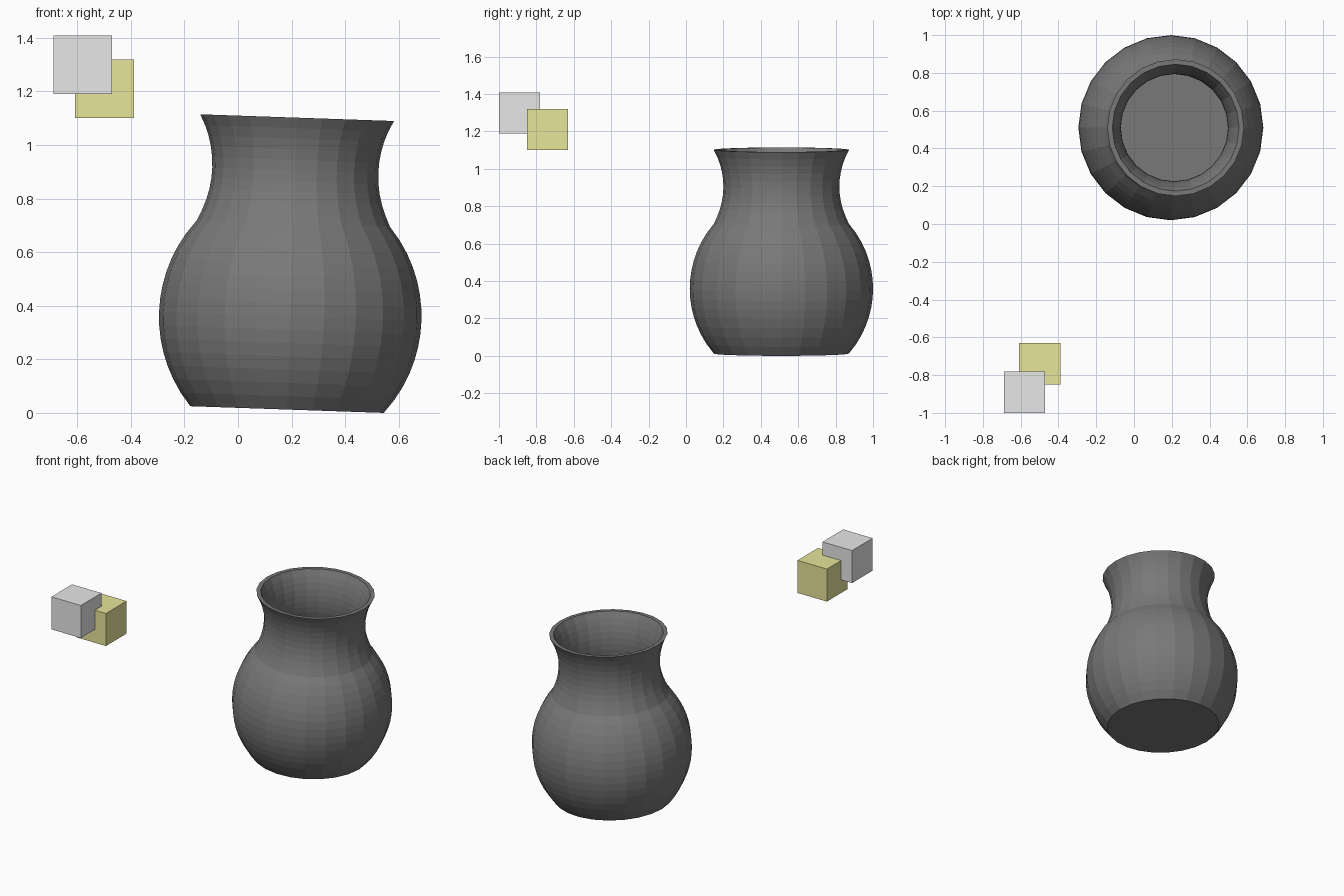
import bpy, bmesh
from math import sqrt, tau
from mathutils import Matrix, Vector

cube = bpy.data.objects.get("Cube")
if cube:
    bpy.data.objects.remove(cube, do_unlink=True)


def make_material(name, color):
    mat = bpy.data.materials.new(name)
    mat.use_nodes = True
    mat.diffuse_color = (*color, 1)
    bsdf = next(n for n in mat.node_tree.nodes if n.type == "BSDF_PRINCIPLED")
    bsdf.inputs["Base Color"].default_value = (*color, 1)
    return mat


def add_object(name, bm, mat, location, tilt=0):
    mesh = bpy.data.meshes.new(name)
    bm.to_mesh(mesh)
    bm.free()
    mesh.materials.append(mat)
    obj = bpy.data.objects.new(name, mesh)
    obj.location = location
    obj.rotation_euler.y = tilt
    bpy.context.collection.objects.link(obj)
    return obj


HEIGHT, SHOULDER, WALL = 1.09, 0.695, 0.026


def outer_radius(h):
    """Round belly arc below the shoulder, flaring neck arc above it."""
    if h <= SHOULDER:
        return sqrt(0.532 ** 2 - (h - 0.347) ** 2) - 0.042
    return 0.71 - sqrt(0.4 ** 2 - (h - 0.893) ** 2)


def steps(a, b, n):
    return [a + (b - a) * i / n for i in range(n + 1)]


# Vase: outer wall up, flat rim, inner wall down, closed at both ends
heights = steps(0, SHOULDER, 14) + steps(SHOULDER, HEIGHT, 10)[1:]
outer = [(outer_radius(h), h) for h in heights]
inner = [(r - WALL, max(h, WALL)) for r, h in reversed(outer)]
profile = [(0, 0)] + outer + inner + [(0, WALL)]

bm = bmesh.new()
verts = [bm.verts.new((0, r, h)) for r, h in profile]
edges = [bm.edges.new(pair) for pair in zip(verts, verts[1:])]
bmesh.ops.spin(bm, geom=verts + edges, cent=(0, 0, 0), axis=(0, 0, 1),
               angle=tau, steps=24, use_merge=True)
bmesh.ops.remove_doubles(bm, verts=bm.verts, dist=0.0005)
bmesh.ops.recalc_face_normals(bm, faces=bm.faces)
add_object("vase", bm, make_material("dark grey", (0.19, 0.19, 0.19)),
           (0.183, 0.51, 0.0125), tilt=0.0345)

# Two overlapping floating cubes
for name, color_name, color, centre in (
    ("grey_cube", "light grey", (0.8, 0.8, 0.8), (-0.58, -0.89, 1.299)),
    ("olive_cube", "olive yellow", (0.8, 0.78, 0.32), (-0.498, -0.74, 1.21)),
):
    bm = bmesh.new()
    bmesh.ops.create_cube(bm, size=0.219)
    add_object(name, bm, make_material(color_name, color), centre)
